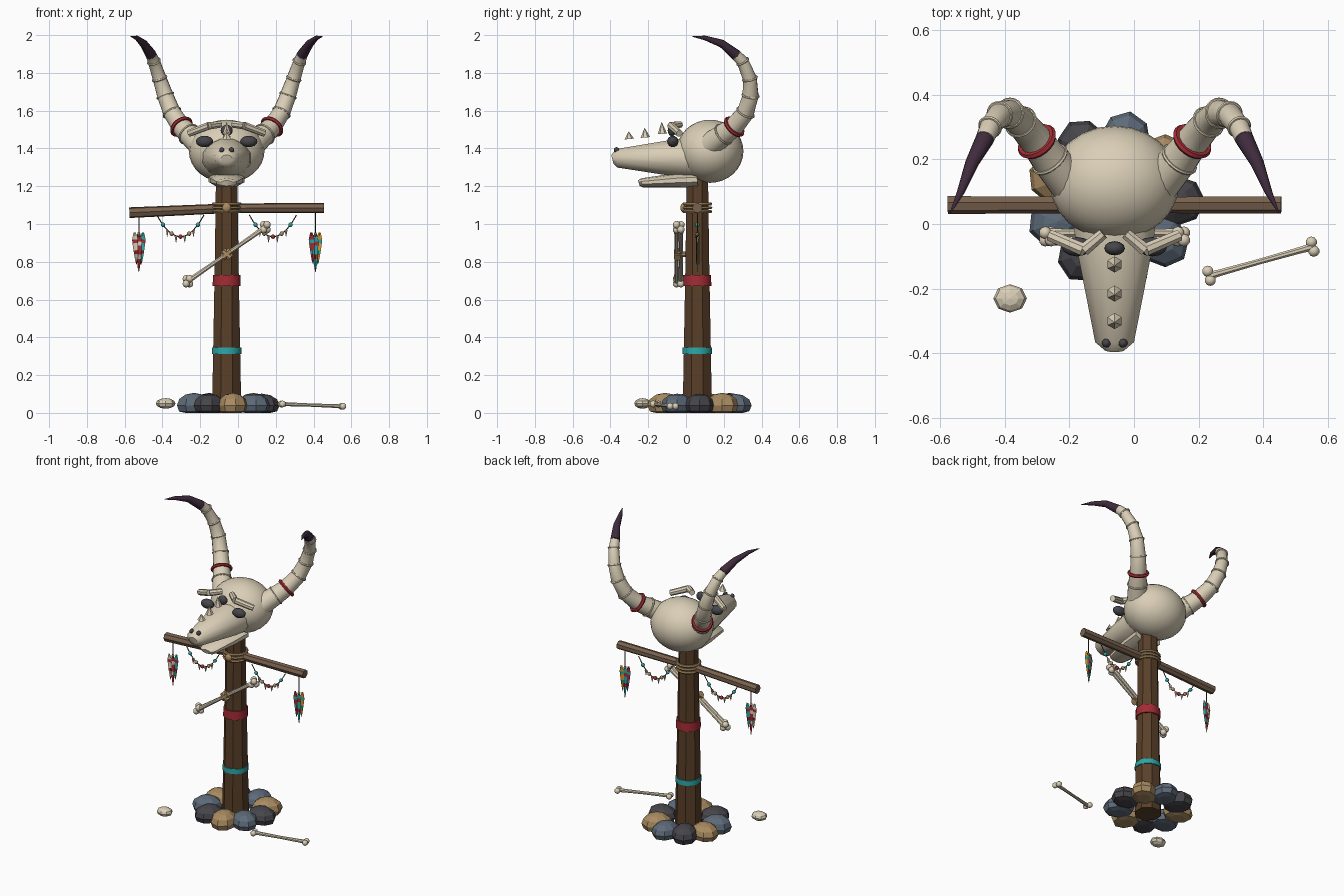
import bpy, bmesh, math
from mathutils import Vector, Quaternion, Matrix

if "Cube" in bpy.data.objects:
    bpy.data.objects.remove(bpy.data.objects["Cube"])

CX, CY = -0.06, 0.06   # post axis


def material(name, *rgb):
    m = bpy.data.materials.new(name)
    m.use_nodes = True
    m.diffuse_color = (*rgb, 1)
    node = next(n for n in m.node_tree.nodes if n.type == 'BSDF_PRINCIPLED')
    node.inputs["Base Color"].default_value = (*rgb, 1)
    return m


BONE = material("bone", .70, .62, .47)
WOOD = material("dark_wood", .10, .05, .022)
BAR = material("grey_wood", .19, .12, .075)
RED = material("red_cloth", .36, .025, .035)
TEAL = material("teal", .025, .38, .38)
HORN = material("dark_horn", .05, .024, .047)
DARK = material("charcoal", .06, .06, .07)
SLATE = material("slate_blue", .11, .145, .19)
TAN = material("tan", .40, .26, .12)
ORANGE = material("orange", .70, .30, .02)


def finish(bm, name, mats, smooth=True):
    bmesh.ops.recalc_face_normals(bm, faces=bm.faces)
    me = bpy.data.meshes.new(name)
    bm.to_mesh(me)
    bm.free()
    for m in mats:
        me.materials.append(m)
    ob = bpy.data.objects.new(name, me)
    bpy.context.scene.collection.objects.link(ob)
    if smooth:
        for o in bpy.context.selected_objects:
            o.select_set(False)
        ob.select_set(True)
        bpy.context.view_layer.objects.active = ob
        bpy.ops.object.shade_smooth_by_angle(angle=math.radians(40))
    return ob


def add_tube(bm, pts, radii, sides=8, squash=1.0):
    """Loft rings along a path, with capped ends."""
    pts = [Vector(p) for p in pts]
    q, prev, rings = None, None, []
    for i, p in enumerate(pts):
        t = (pts[min(i + 1, len(pts) - 1)] - pts[max(i - 1, 0)]).normalized()
        q = t.to_track_quat('Z', 'Y') if q is None else prev.rotation_difference(t) @ q
        prev, ring = t, []
        for k in range(sides):
            a = math.tau * (k + .5) / sides
            off = q @ Vector((math.cos(a), math.sin(a), 0)) * radii[i]
            off.z *= squash
            ring.append(bm.verts.new(p + off))
        rings.append(ring)
    for a, b in zip(rings, rings[1:]):
        for k in range(sides):
            n = (k + 1) % sides
            bm.faces.new((a[k], a[n], b[n], b[k]))
    bm.faces.new(rings[0])
    bm.faces.new(rings[-1])


def tube(name, pts, radii, mat, sides=8, squash=1.0, smooth=True):
    bm = bmesh.new()
    add_tube(bm, pts, radii, sides, squash)
    return finish(bm, name, [mat], smooth)


def add_ball(bm, loc, size, u=12, v=8):
    mat = Matrix.Translation(loc) @ Matrix.Diagonal((*size, 1))
    return bmesh.ops.create_uvsphere(bm, u_segments=u, v_segments=v, radius=1, matrix=mat)["verts"]


def ball(name, loc, size, mat, u=12, v=8, smooth=True):
    bm = bmesh.new()
    add_ball(bm, loc, size, u, v)
    return finish(bm, name, [mat], smooth)


def ring(name, loc, axis, radius, thick, mat, sides=20):
    q = Vector(axis).to_track_quat('Z', 'Y')
    bm, loops = bmesh.new(), []
    for i in range(sides):
        a = math.tau * i / sides
        d = Vector((math.cos(a), math.sin(a), 0))
        loops.append([bm.verts.new(Vector(loc) + q @ (d * (radius + thick * math.cos(b))
                      + Vector((0, 0, thick * math.sin(b)))))
                      for b in (math.tau * k / 6 for k in range(6))])
    for i in range(sides):
        a, b = loops[i], loops[(i + 1) % sides]
        for k in range(6):
            bm.faces.new((a[k], a[k - 1], b[k - 1], b[k]))
    return finish(bm, name, [mat])


def bone(name, a, b, side, r=.013, knob=.02):
    """Shaft with a pair of knuckles at each end."""
    a, b, side = Vector(a), Vector(b), Vector(side).normalized()
    bm = bmesh.new()
    add_tube(bm, [a, a.lerp(b, .12), a.lerp(b, .5), a.lerp(b, .88), b],
             [r * 1.2, r, r * .85, r, r * 1.2])
    for end in (a, b):
        for s in (-1, 1):
            add_ball(bm, end + side * s * knob * .8, (knob,) * 3, 10, 7)
    return finish(bm, name, [BONE])


# Post, cloth bands and rope lashing
tube("post", [(CX, CY, 0), (CX, CY, .4), (CX, CY, .8), (CX, CY, 1.28)],
     [.084, .076, .068, .061], WOOD, 8, smooth=False)
tube("red_band", [(CX, CY, .672), (CX, CY, .73)], [.077, .075], RED, 12)
tube("teal_band", [(CX, CY, .312), (CX, CY, .345)], [.081, .08], TEAL, 12)
for i in range(3):
    ring(f"rope_wrap_{i}", (CX, CY, 1.065 + .021 * i), (0, 0, 1), .07, .009, TAN)
tube("crossbar", [(-.575, CY, 1.06), (CX, CY, 1.083), (.455, CY, 1.085)],
     [.029, .026, .028], BAR, 7, smooth=False)
ball("lashing_knot", (CX, CY - .075, 1.086), (.024, .015, .024), TAN)

# Ring of base stones
for i in range(9):
    a = math.radians(40 * i)
    bm = bmesh.new()
    for v in add_ball(bm, (0, 0, .04), (.095, .08, .062 + .004 * (i % 2)), 8, 6):
        v.co.z = max(v.co.z, 0)
        v.co += Vector((.185, 0, 0))
    bmesh.ops.rotate(bm, verts=bm.verts, matrix=Matrix.Rotation(a, 3, 'Z'))
    bmesh.ops.translate(bm, verts=bm.verts, vec=(CX, CY + .012, 0))
    finish(bm, f"stone_{i}", [(DARK, TAN, SLATE)[i % 3]], False)

# Skull
ball("cranium", (CX, .127, 1.385), (.2, .177, .167), BONE, 24, 16)
tube("snout", [(CX, .06, 1.35), (CX, -.06, 1.35), (CX, -.365, 1.348), (CX, -.39, 1.343)],
     [.138, .124, .062, .03], BONE, 12, .82)
tube("jaw", [(CX, .06, 1.235), (CX, -.06, 1.23), (CX, -.235, 1.218), (CX, -.25, 1.216)],
     [.1, .09, .056, .035], BONE, 10, .42)
ball("forehead_hollow", (CX, -.075, 1.495), (.032, .022, .03), DARK)
for i, (y, z, h) in enumerate([(-.3, 1.45, .04), (-.215, 1.458, .05), (-.125, 1.477, .062)]):
    tube(f"snout_spike_{i}", [(CX, y, z), (CX, y - .004, z + h)], [.025, .001], BONE, 6, smooth=False)

# Paired skull parts
HORN_PATH = [(.14, .13, 1.42), (.2, .2, 1.475), (.24, .255, 1.515), (.29, .315, 1.59),
             (.325, .342, 1.68), (.355, .338, 1.77), (.385, .30, 1.86), (.40, .265, 1.895),
             (.44, .19, 1.955), (.475, .1, 1.985), (.507, .035, 1.993)]
HORN_R = [.066, .058, .052, .047, .043, .037, .032, .029, .021, .012, .002]
for s, side in ((1, "left"), (-1, "right")):
    path = [Vector((CX + s * x, y, z)) for x, y, z in HORN_PATH]
    tube(side + "_horn", path[:8], HORN_R[:8], BONE, 14)
    tube(side + "_horn_tip", path[7:], [r * 1.03 for r in HORN_R[7:]], HORN, 10)
    for i in (1, 3, 4, 5, 6):
        ring(f"{side}_horn_ridge_{i}", path[i], path[i + 1] - path[i - 1], HORN_R[i], .006, BONE)
    ring(side + "_horn_red_ring", path[2], path[3] - path[1], .056, .011, RED)
    ball(side + "_eye", (CX + s * .117, -.07, 1.437), (.046, .03, .03), DARK)
    ball(side + "_nostril", (CX + s * .026, -.368, 1.392), (.014, .014, .015), DARK, 10, 6)
    inner, mid, outer = [(CX + s * x, y, z) for x, y, z in
                         ((.035, -.03, 1.527), (.095, -.08, 1.52), (.20, -.035, 1.48))]
    tube(side + "_inner_brow", [inner, mid], [.018, .021], BONE)
    tube(side + "_outer_brow", [mid, outer], [.021, .019], BONE)

# Crossed bones, loose bone and pebble
for s, y in ((1, -.027), (-1, -.05)):
    bone("crossed_bone", (CX - s * .205, y, .84 - s * .143), (CX + s * .205, y, .84 + s * .143),
         (-s * .57, 0, .82))
    tube("bone_binding", [(CX - s * .022, -.045, .822), (CX - s * -.022, -.045, .858)],
         [.021, .021], TAN)
tube("bone_peg", [(CX, .02, .84), (CX, -.05, .84)], [.016, .016], TAN)
bone("ground_bone", (.232, -.16, .047), (.552, -.07, .035), (-.27, .96, 0), .011, .018)
ball("ground_pebble", (-.383, -.23, .05), (.052, .044, .028), BONE, 8, 6, False)

# Bead garlands
for s, side in ((1, "left"), (-1, "right")):
    mid = CX + s * .245

    def hang(t):
        return Vector((mid + .125 * t, CY, .933 + .115 * t * t))
    tube(side + "_garland_cord", [hang(k / 6) for k in range(-6, 7)], [.003] * 13, WOOD, 5)
    for k, m in zip(range(-4, 5), (TEAL, None, TAN, None, RED, None, TAN, None, TEAL)):
        p = hang(k * .185)
        if m:
            ball(f"{side}_bead_{k + 4}", p, (.012,) * 3, m, 10, 6)
        else:
            tube(f"{side}_tooth_{k + 4}", [p, p - Vector((0, 0, .036))], [.009, .001], BONE, 6)


# Hanging feathers, banded by row
def feather(name, top, length, width, tilt, mats):
    bm, rows, prev = bmesh.new(), 9, None
    for i in range(rows + 1):
        t = i / rows
        w = width * min(1, .25 + t * 3.2) * (1 - t) ** .6 + .001
        row = [bm.verts.new((x, (.004 if x == 0 else 0), -t * length)) for x in (-w, 0, w)]
        if prev:
            for k in (0, 1):
                f = bm.faces.new((prev[k], prev[k + 1], row[k + 1], row[k]))
                f.material_index = 1 if i % 3 == 0 else 0
        prev = row
    bmesh.ops.solidify(bm, geom=bm.faces[:], thickness=.004)
    bmesh.ops.rotate(bm, verts=bm.verts, matrix=Matrix.Rotation(tilt, 3, 'Y'))
    bmesh.ops.translate(bm, verts=bm.verts, vec=top)
    finish(bm, name, mats, False)


for x, side, sets in ((.41, "left", ((RED, TEAL), (TEAL, RED), (ORANGE, TEAL))),
                      (-.525, "right", ((BONE, RED), (RED, BONE), (TEAL, RED)))):
    tube(side + "_feather_cord", [(x, CY, 1.06), (x, CY, .93)], [.003, .003], WOOD, 5)
    ball(side + "_feather_knot", (x, CY, .945), (.009,) * 3, TAN, 8, 6)
    for k, mats in enumerate(sets):
        j = k - 1
        feather(f"{side}_feather_{k}", (x + j * .022, CY + j * .007, .955),
                .17 if j else .21, .018, j * .06, mats)
